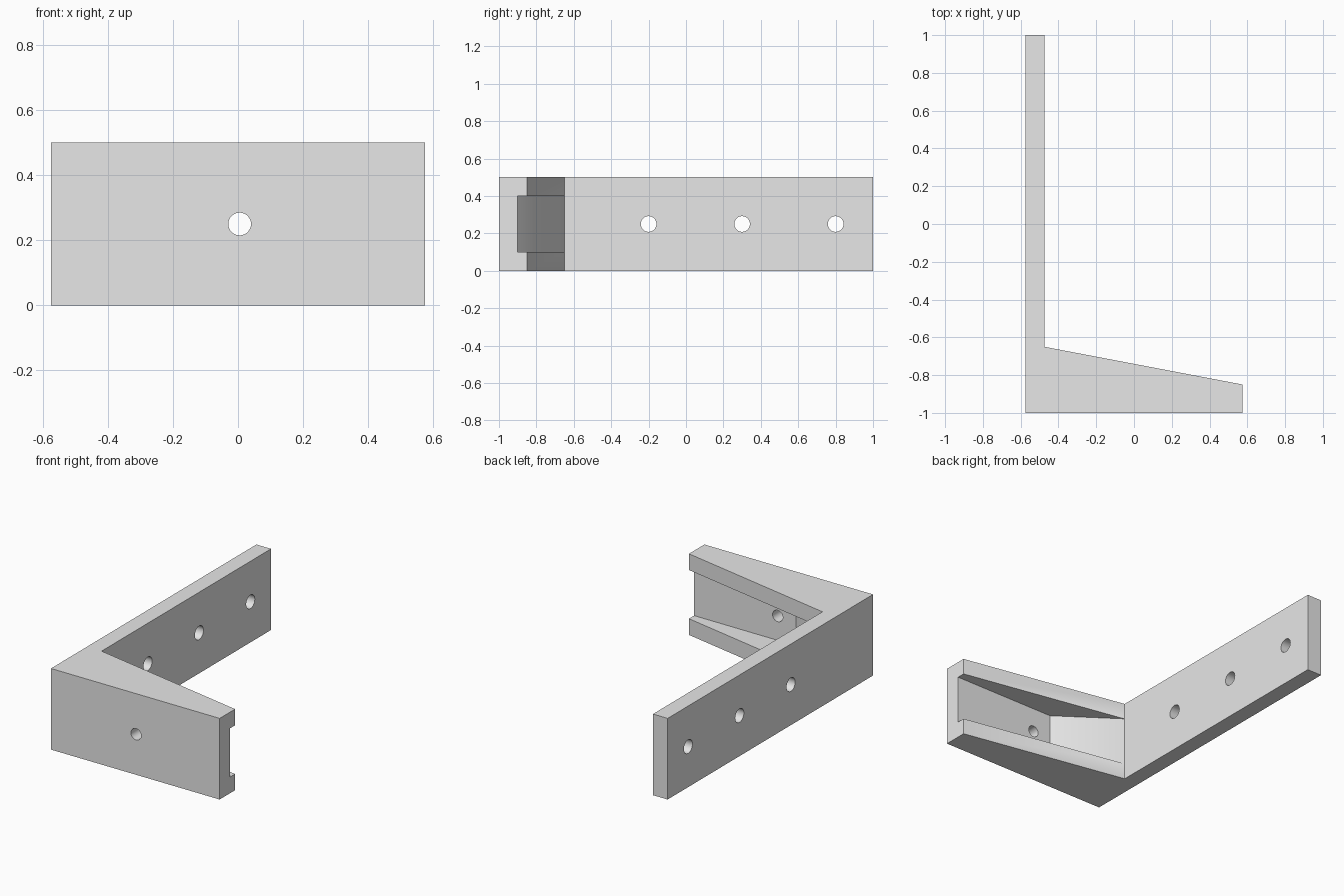
import bpy, bmesh, math
from mathutils import Vector

cube = bpy.data.objects.get("Cube")
if cube:
    bpy.data.objects.remove(cube, do_unlink=True)

HEIGHT = 0.5
MID = HEIGHT / 2

grey = bpy.data.materials.new("plain grey")
grey.use_nodes = True
grey.diffuse_color = (0.8, 0.8, 0.8, 1)
grey.node_tree.nodes["Principled BSDF"].inputs["Base Color"].default_value = grey.diffuse_color


def to_object(name, bm):
    bmesh.ops.recalc_face_normals(bm, faces=bm.faces)
    mesh = bpy.data.meshes.new(name)
    bm.to_mesh(mesh)
    bm.free()
    mesh.materials.append(grey)
    obj = bpy.data.objects.new(name, mesh)
    bpy.context.collection.objects.link(obj)
    return obj


def prism(name, outline, bottom, top):
    """Extrude a plan outline between two heights."""
    bm = bmesh.new()
    face = bm.faces.new([bm.verts.new((x, y, bottom)) for x, y in outline])
    result = bmesh.ops.extrude_face_region(bm, geom=[face])
    verts = [v for v in result["geom"] if isinstance(v, bmesh.types.BMVert)]
    bmesh.ops.translate(bm, verts=verts, vec=(0, 0, top - bottom))
    return to_object(name, bm)


def drill(name, centre, axis, radius):
    """Round cutter along an axis."""
    bm = bmesh.new()
    bmesh.ops.create_cone(bm, cap_ends=True, segments=32,
                          radius1=radius, radius2=radius, depth=0.4)
    turn = Vector((0, 0, 1)).rotation_difference(Vector(axis)).to_matrix()
    bmesh.ops.rotate(bm, verts=bm.verts, matrix=turn)
    bmesh.ops.translate(bm, verts=bm.verts, vec=centre)
    return to_object(name, bm)


# L-shaped body: long thin plate with a tapered foot
bracket = prism("bracket", [(-0.575, -1), (0.575, -1), (0.575, -0.85),
                            (-0.475, -0.65), (-0.475, 1), (-0.575, 1)], 0, HEIGHT)

# Pocket in the foot, with a slanted inner wall
cutters = [prism("foot_pocket", [(-0.12, -0.9), (0.7, -0.9), (0.7, -0.6),
                                 (-0.474, -0.65)], 0.1, 0.4)]

# Screw holes through the foot and the plate
cutters.append(drill("foot_hole", (0.005, -1, MID), (0, 1, 0), 0.035))
for y in (-0.2, 0.3, 0.8):
    cutters.append(drill("plate_hole", (-0.525, y, MID), (1, 0, 0), 0.042))

# Cut everything out, then discard the cutters
bpy.context.view_layer.objects.active = bracket
bracket.select_set(True)
for cutter in cutters:
    cutter.hide_render = True
    cut = bracket.modifiers.new(cutter.name, "BOOLEAN")
    cut.operation = "DIFFERENCE"
    cut.solver = "EXACT"
    cut.object = cutter
    bpy.ops.object.modifier_apply(modifier=cut.name)
    bpy.data.objects.remove(cutter, do_unlink=True)

bpy.ops.object.shade_smooth_by_angle(angle=math.radians(30))
